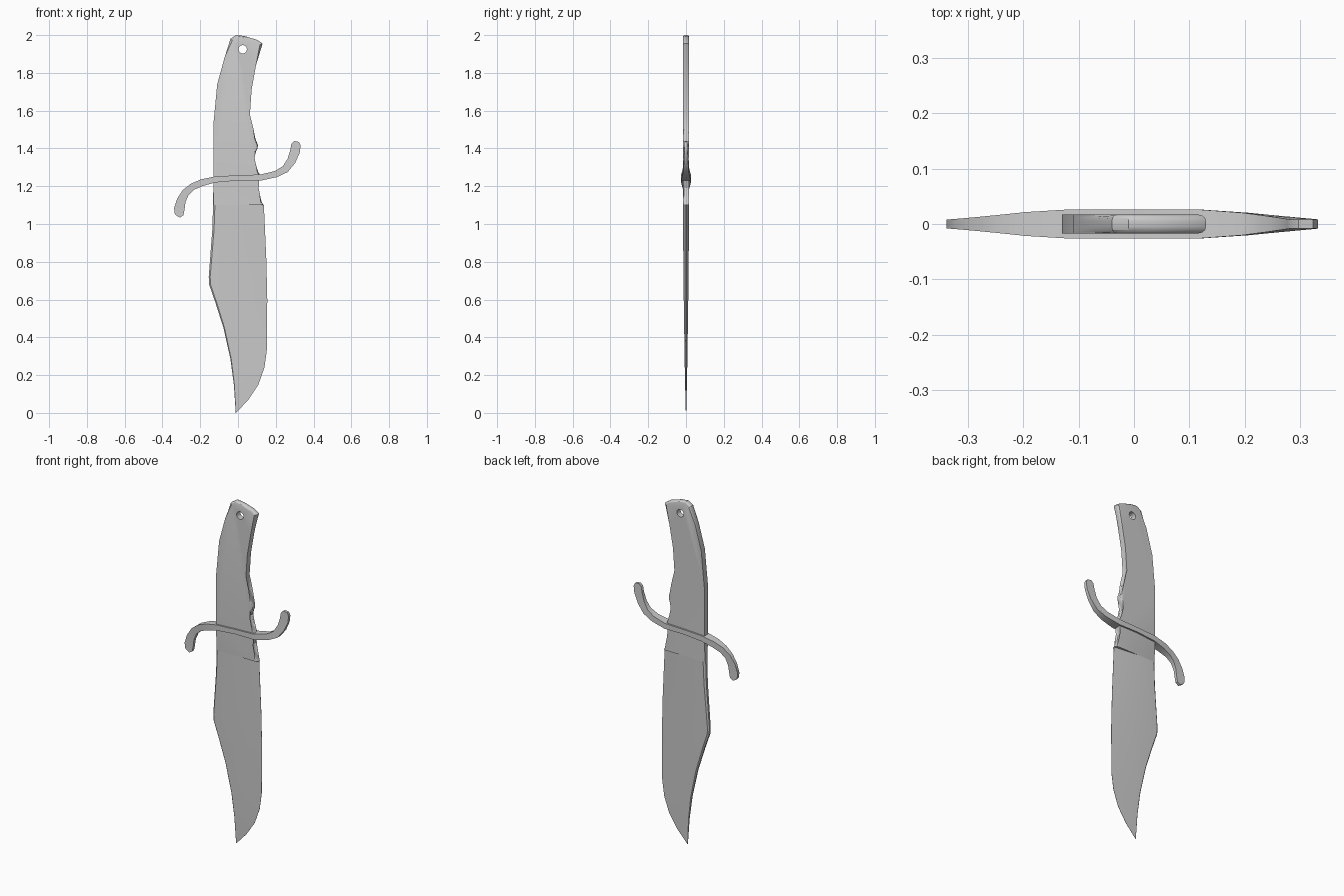
import bpy, bmesh, math

cube = bpy.data.objects.get("Cube")
if cube:
    bpy.data.objects.remove(cube, do_unlink=True)

steel = bpy.data.materials.new("grey steel")
steel.use_nodes = True
GREY = (0.6, 0.6, 0.6, 1)
steel.diffuse_color = GREY
steel.node_tree.nodes["Principled BSDF"].inputs["Base Color"].default_value = GREY


def finish(bm, name, angle=30):
    bmesh.ops.recalc_face_normals(bm, faces=bm.faces)
    mesh = bpy.data.meshes.new(name)
    bm.to_mesh(mesh)
    bm.free()
    obj = bpy.data.objects.new(name, mesh)
    bpy.context.collection.objects.link(obj)
    mesh.materials.append(steel)
    bpy.ops.object.select_all(action='DESELECT')
    obj.select_set(True)
    bpy.context.view_layer.objects.active = obj
    bpy.ops.object.shade_smooth_by_angle(angle=math.radians(angle))
    return obj


def loft(sections):
    """Skin a list of closed cross-sections and cap both ends."""
    bm = bmesh.new()
    rings = [[bm.verts.new(p) for p in s] for s in sections]
    n = len(rings[0])
    for a, b in zip(rings, rings[1:]):
        for i in range(n):
            j = (i + 1) % n
            bm.faces.new((a[i], a[j], b[j], b[i]))
    bm.faces.new(rings[0])
    bm.faces.new(rings[-1])
    return bm


def lookup(points, z):
    """Linear interpolation in (z, value) pairs with falling z."""
    for (z0, v0), (z1, v1) in zip(points, points[1:]):
        if z0 >= z >= z1:
            return v0 + (v1 - v0) * (z0 - z) / (z0 - z1)
    return points[-1][1]


# Handle with finger groove, down to the heel of the blade
HALF = 0.017
HEEL = 1.1
outline = [(-0.132, HEEL), (-0.13, 1.24), (-0.13, 1.53), (-0.11, 1.74),
           (-0.07, 1.885), (-0.04, 1.98), (-0.01, 2.0), (0.035, 1.995),
           (0.1, 1.975), (0.13, 1.955), (0.095, 1.84), (0.072, 1.71),
           (0.063, 1.58), (0.07, 1.5), (0.105, 1.42), (0.104, 1.4),
           (0.075, 1.35), (0.085, 1.305), (0.12, 1.255), (0.097, 1.19),
           (0.105, 1.15), (0.135, HEEL)]
bm = loft([[(x, y, z) for x, z in outline] for y in (-HALF, HALF)])
rim = [e for e in bm.edges
       if abs(e.verts[0].co.y - e.verts[1].co.y) < 0.001
       and max(v.co.z for v in e.verts) > HEEL + 0.01]
bmesh.ops.bevel(bm, geom=rim, offset=0.012, segments=3, profile=0.5,
                affect='EDGES', clamp_overlap=False)
handle = finish(bm, "handle")

# Lanyard hole
bpy.ops.mesh.primitive_cylinder_add(vertices=20, radius=0.022, depth=0.2,
                                    location=(0.025, 0, 1.925),
                                    rotation=(math.pi / 2, 0, 0))
cutter = bpy.context.object
cutter.name = "hole_cutter"
cutter.hide_render = True
cutter.display_type = 'WIRE'
cutter.data.materials.append(steel)
cut = handle.modifiers.new("lanyard hole", 'BOOLEAN')
cut.object = cutter
cut.operation = 'DIFFERENCE'
cut.solver = 'EXACT'
bpy.context.view_layer.objects.active = handle
bpy.ops.object.modifier_apply(modifier=cut.name)
bpy.data.objects.remove(cutter, do_unlink=True)

# Clip-point blade: flat spine side, hollow taper to the cutting edge
spine = [(HEEL, -0.132), (0.97, -0.136), (0.72, -0.155), (0.68, -0.153),
         (0.585, -0.12), (0.45, -0.077), (0.285, -0.04), (0.15, -0.022), (0, -0.012)]
edge = [(HEEL, 0.137), (0.81, 0.15), (0.6, 0.155), (0.335, 0.153), (0.24, 0.14),
        (0.15, 0.108), (0.07, 0.055), (0, -0.01)]
thick = [(HEEL, HALF), (0.6, 0.012), (0.2, 0.006), (0, 0.001)]
sections = []
for z in sorted({p[0] for p in spine + edge}, reverse=True):
    xs, xe, t = lookup(spine, z), lookup(edge, z), lookup(thick, z)
    ridge = -0.014 + 0.003 * (HEEL - z)
    lip = min(xs + 0.01 * t / HALF, ridge)
    half = [(xs, t * 0.45), (lip, t), (max(ridge, lip), t), (xe, 0.0006)]
    sections.append([(x, -y, z) for x, y in half] +
                    [(x, y, z) for x, y in reversed(half)])
finish(loft(sections), "blade", 12)

# S-shaped cross guard: centre x, z and half width along the sweep
path = [(-0.318, 1.04, 0.012), (-0.312, 1.05, 0.023), (-0.311, 1.08, 0.028),
        (-0.3, 1.125, 0.024), (-0.277, 1.167, 0.02), (-0.24, 1.198, 0.018),
        (-0.19, 1.219, 0.018), (-0.12, 1.236, 0.016), (0, 1.244, 0.014),
        (0.12, 1.246, 0.016), (0.2, 1.264, 0.017), (0.25, 1.29, 0.02),
        (0.283, 1.335, 0.023), (0.302, 1.385, 0.026), (0.307, 1.42, 0.025),
        (0.31, 1.437, 0.013)]
sections = []
for i, (x, z, w) in enumerate(path):
    a, b = path[max(i - 1, 0)], path[min(i + 1, len(path) - 1)]
    dx, dz = b[0] - a[0], b[1] - a[1]
    length = math.hypot(dx, dz)
    nx, nz = -dz / length * w, dx / length * w
    d = 0.026 - 0.018 * min(1, max(0, (abs(x) - 0.15) / 0.16))
    sections.append([(x + s * nx, y, z + s * nz)
                     for s, y in ((-1, -d), (1, -d), (1, d), (-1, d))])
finish(loft(sections), "cross_guard", 35)
